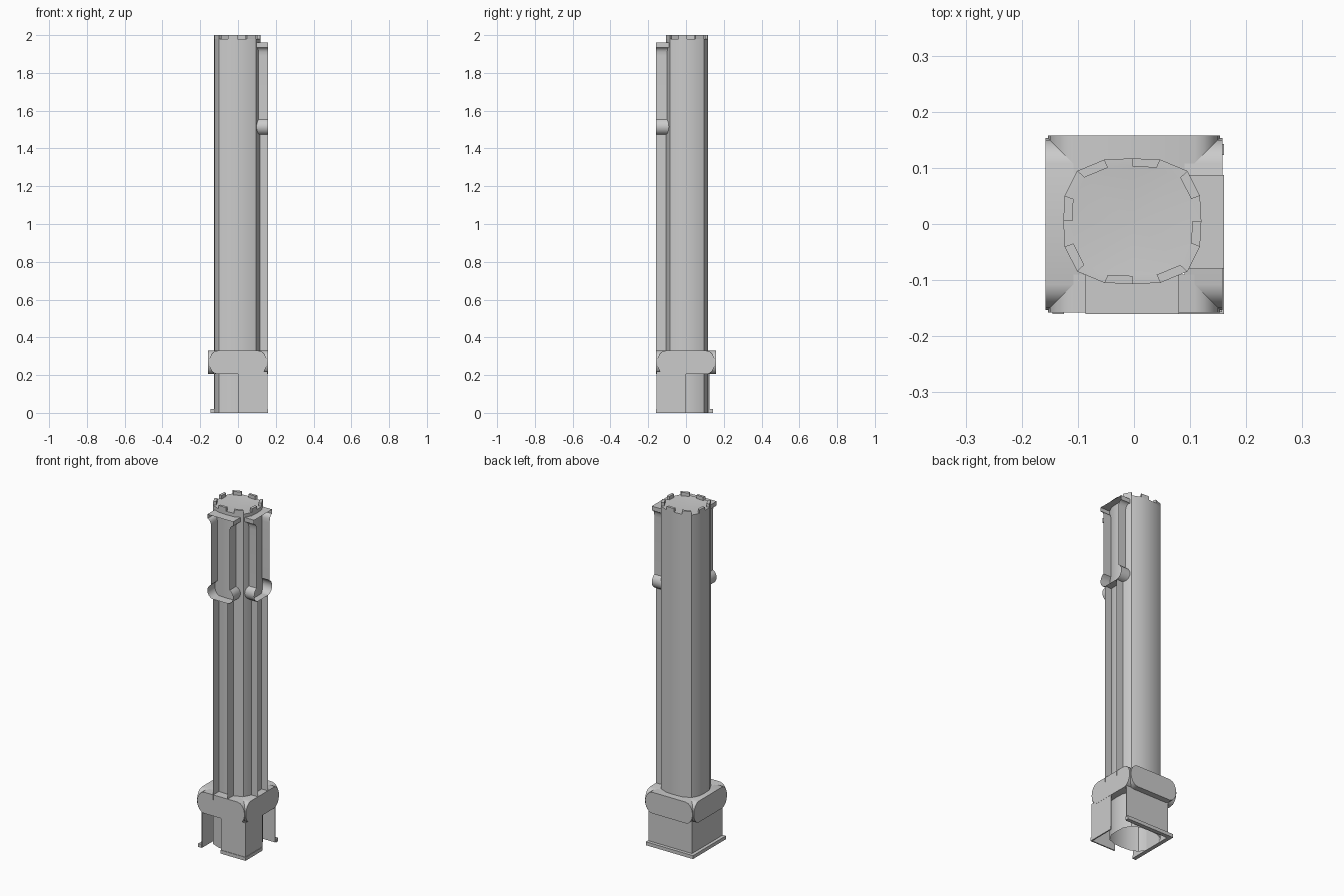
import bpy, math

if "Cube" in bpy.data.objects:
    bpy.data.objects.remove(bpy.data.objects["Cube"])

CX, CY = -0.003, 0.005
N = 16


def mesh_obj(name, verts, faces, smooth=None):
    me = bpy.data.meshes.new(name)
    me.from_pydata(verts, [], faces)
    me.update()
    ob = bpy.data.objects.new(name, me)
    bpy.context.collection.objects.link(ob)
    if smooth:
        bpy.context.view_layer.objects.active = ob
        ob.select_set(True)
        bpy.ops.object.shade_smooth_by_angle(angle=math.radians(smooth))
        ob.select_set(False)
    return ob


def ring_point(k, z, s=1.0):
    """Point on the rounded-square outline of the shaft."""
    a = 2 * math.pi * k / N
    c, d = math.cos(a), math.sin(a)
    r = (abs(c) ** 3.1 + abs(d) ** 3.1) ** (-1 / 3.1)
    return (CX + 0.123 * s * r * c, CY + 0.112 * s * r * d, z)


def box(name, x0, x1, y0, y1, z0, z1):
    v = [(x, y, z) for z in (z0, z1) for x, y in ((x0, y0), (x1, y0), (x1, y1), (x0, y1))]
    f = [(3, 2, 1, 0), (4, 5, 6, 7)] + [(i, (i + 1) % 4, (i + 1) % 4 + 4, i + 4) for i in range(4)]
    return mesh_obj(name, v, f)


# shaft with a rim and a dished top, open at the bottom
levels = [(0, 1), (1.98, 1), (1.98, 0.86)]
verts = [ring_point(k, z, s) for z, s in levels for k in range(N)]
faces = [(l * N + k, l * N + (k + 1) % N, (l + 1) * N + (k + 1) % N, (l + 1) * N + k)
         for l in range(2) for k in range(N)]
verts.append((CX, CY, 1.965))
faces += [(2 * N + k, 2 * N + (k + 1) % N, 3 * N) for k in range(N)]
mesh_obj("shaft", verts, faces, 35)

# teeth on every second segment of the rim
for k in range(1, N, 2):
    v = [ring_point(k + i, z, s) for z in (1.975, 2.0)
         for i, s in ((0, 0.87), (0, 1), (1, 1), (1, 0.87))]
    f = [(3, 2, 1, 0), (4, 5, 6, 7)] + [(i, (i + 1) % 4, (i + 1) % 4 + 4, i + 4) for i in range(4)]
    mesh_obj("rim_tooth", v, f)


# the four faces: u runs along the face, d is the distance from the axis
SIDES = {
    "front": lambda u, d, z: (u, -d, z),
    "right": lambda u, d, z: (d, u, z),
    "back": lambda u, d, z: (-u, d, z),
    "left": lambda u, d, z: (-d, -u, z),
}

# moulding bars with rounded ends round the base
stadium = []
for sx, a0 in ((1, -90), (-1, 90)):
    for i in range(9):
        a = math.radians(a0 + 180 * i / 8)
        stadium.append((sx * 0.108 + 0.045 * math.cos(a), 0.267 + 0.062 * math.sin(a)))
for name, place in SIDES.items():
    n = len(stadium)
    v = [place(u, d, z) for d in (0.09, 0.158) for u, z in stadium]
    f = [(i, (i + 1) % n, (i + 1) % n + n, i + n) for i in range(n)]
    f += [tuple(range(n - 1, -1, -1)), tuple(range(n, 2 * n))]
    mesh_obj("base_moulding_" + name, v, f, 40)

# open channels on the front and right: walls, rounded corbel, flared top
half = [(0.046, 0.30), (0.046, 1.473)]
for i in range(1, 8):
    a = math.radians(-80 + 140 * i / 7)
    half.append((0.038 + 0.045 * math.cos(a), 1.515 + 0.045 * math.sin(a)))
half += [(0.060, 1.89)]
for i in range(1, 6):
    a = math.radians(90 * i / 5)
    half.append((0.083 - 0.023 * math.cos(a), 1.90 + 0.035 * math.sin(a)))
half.append((0.083, 1.96))
outline = half + [(-u, z) for u, z in reversed(half)]
for name, shift in (("front", CX), ("right", 0.004)):
    place = SIDES[name]
    n = len(outline)
    v = [place(u + shift, d, z) for d in (0.085, 0.16) for u, z in outline]
    f = [(i, i + 1, i + 1 + n, i + n) for i in range(n - 1)]
    mesh_obj("channel_" + name, v, f, 35)
    # floor of the corbel
    v = [place(u + shift, d, 1.473) for u, d in ((-0.046, 0.1), (0.046, 0.1), (0.046, 0.16), (-0.046, 0.16))]
    mesh_obj("corbel_floor_" + name, v, [(0, 1, 2, 3)])

# thin base walls: full at the back and left, half width at the front and right
box("base_wall_left", -0.126, -0.122, -0.155, 0.124, 0, 0.23)
box("base_wall_back", -0.126, 0.155, 0.120, 0.124, 0, 0.23)
box("base_wall_front", 0, 0.157, -0.157, -0.153, 0, 0.22)
box("base_wall_right", 0.153, 0.157, -0.157, 0, 0, 0.22)

# skirting strips along the foot of the walls
box("skirting_left", -0.145, -0.125, -0.16, 0.143, 0, 0.02)
box("skirting_back", -0.145, 0.16, 0.123, 0.143, 0, 0.02)
box("skirting_front", 0, 0.16, -0.16, -0.153, 0, 0.02)
box("skirting_right", 0.153, 0.16, -0.16, 0, 0, 0.02)
